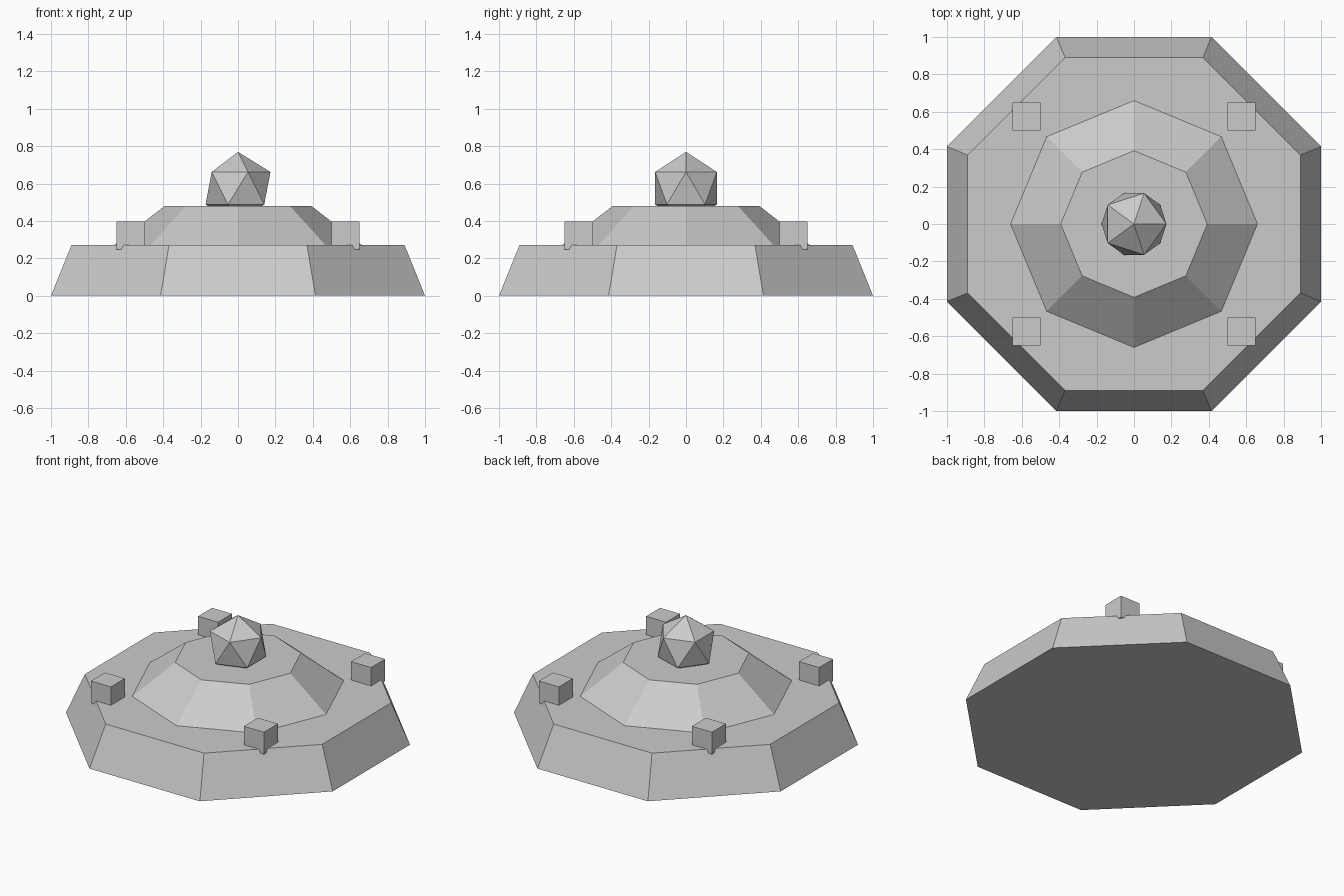
import bpy
from math import cos, pi

if "Cube" in bpy.data.objects:
    bpy.data.objects.remove(bpy.data.objects["Cube"])


def tier(name, r_bottom, r_top, z0, z1, turn):
    """Eight-sided tapered block."""
    bpy.ops.mesh.primitive_cone_add(vertices=8, radius1=r_bottom, radius2=r_top,
                                    depth=z1 - z0, location=(0, 0, (z0 + z1) / 2),
                                    rotation=(0, 0, turn))
    bpy.context.object.name = name


# Octagonal base with flats facing the axes
k = 1 / cos(pi / 8)
tier("base", 1.0 * k, 0.89 * k, 0, 0.272, pi / 8)

# Upper tier with corners on the axes
tier("upper_tier", 0.66, 0.392, 0.272, 0.48, 0)

# Faceted gem, its lower tip sunk into the upper tier
bpy.ops.mesh.primitive_ico_sphere_add(subdivisions=1, radius=0.194, location=(0, 0, 0.575))
bpy.context.object.name = "gem"

# Four corner blocks slightly sunk into the base
for sx in (-1, 1):
    for sy in (-1, 1):
        bpy.ops.mesh.primitive_cube_add(size=0.15, location=(sx * 0.574, sy * 0.574, 0.322))
        side = ("front" if sy < 0 else "back") + ("_left" if sx < 0 else "_right")
        bpy.context.object.name = "corner_block_" + side
